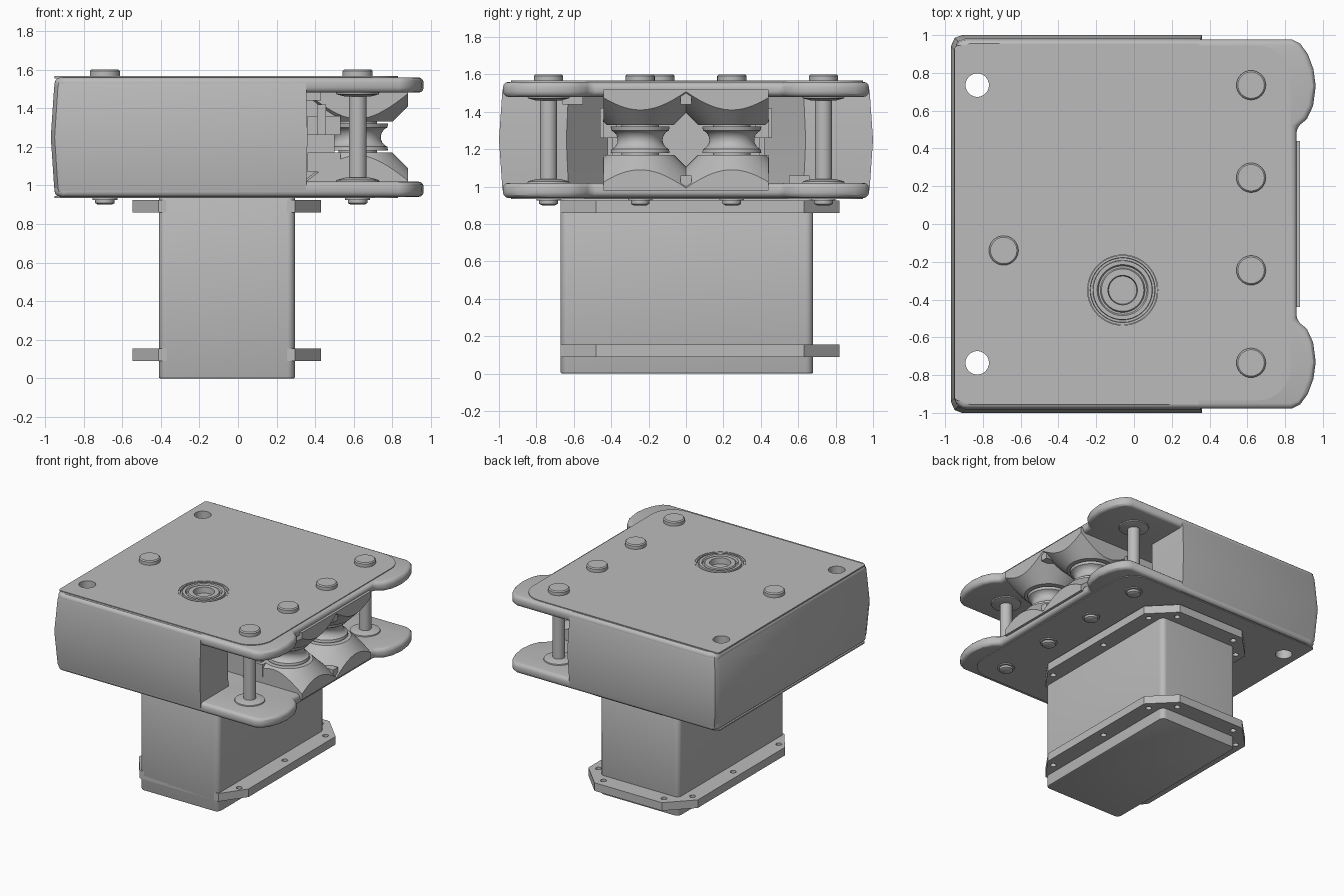
import bpy, bmesh, math
from math import cos, sin, pi, radians
from mathutils import Vector

cube = bpy.data.objects.get("Cube")
if cube:
    bpy.data.objects.remove(cube)

grey = bpy.data.materials.new("plain_grey")
grey.use_nodes = True
COLOUR = (0.5, 0.5, 0.5, 1)
grey.diffuse_color = COLOUR
grey.node_tree.nodes["Principled BSDF"].inputs["Base Color"].default_value = COLOUR

MID = 1.25           # mid height of the head
PIN_X, PIN_Y, ROLL_Y = 0.62, 0.735, 0.245
parts = []


def finish(name, bm, helper=False):
    bmesh.ops.recalc_face_normals(bm, faces=bm.faces)
    mesh = bpy.data.meshes.new(name)
    bm.to_mesh(mesh)
    bm.free()
    obj = bpy.data.objects.new(name, mesh)
    bpy.context.collection.objects.link(obj)
    mesh.materials.append(grey)
    if helper:
        obj.hide_render = True
        obj.hide_viewport = True
    else:
        parts.append(obj)
    return obj


def prism(name, outline, levels):
    """Stack an outline at (z, scale) levels and cap both ends."""
    bm = bmesh.new()
    rings = [[bm.verts.new((x * s, y * s, z)) for x, y in outline] for z, s in levels]
    n = len(outline)
    for a, b in zip(rings, rings[1:]):
        for i in range(n):
            bm.faces.new((a[i], a[(i + 1) % n], b[(i + 1) % n], b[i]))
    bm.faces.new(rings[0])
    bm.faces.new(rings[-1])
    return finish(name, bm)


def lathe_into(bm, profile, x, y, segs=40):
    """Revolve (radius, z) points about a vertical axis, with end caps."""
    rings = [[bm.verts.new((x + r * cos(2 * pi * i / segs), y + r * sin(2 * pi * i / segs), z))
              for i in range(segs)] for r, z in profile]
    for a, b in zip(rings, rings[1:]):
        for i in range(segs):
            j = (i + 1) % segs
            bm.faces.new((a[i], a[j], b[j], b[i]))
    bm.faces.new(rings[0])
    bm.faces.new(rings[-1])


def lathe(name, profile, x, y, segs=40):
    bm = bmesh.new()
    lathe_into(bm, profile, x, y, segs)
    return finish(name, bm)


def box(name, lo, hi):
    (x0, y0, z0), (x1, y1, z1) = lo, hi
    return prism(name, [(x0, y0), (x1, y0), (x1, y1), (x0, y1)], [(z0, 1), (z1, 1)])


def rounded(x0, x1, y0, y1, radii, steps=8):
    """Rectangle with a radius per corner, counter-clockwise from low x, low y."""
    corners = [(x0, y0, 1, 1), (x1, y0, -1, 1), (x1, y1, -1, -1), (x0, y1, 1, -1)]
    pts = []
    for k, ((cx, cy, sx, sy), r) in enumerate(zip(corners, radii)):
        for i in range(steps + 1):
            a = pi + k * pi / 2 + i * pi / 2 / steps
            pts.append((cx + sx * r + r * cos(a), cy + sy * r + r * sin(a)))
    return pts


def mirrored(half):
    """Complete an outline given on the +y side."""
    return half + [(x, -y) for x, y in reversed(half)]


def bevel(obj, width, segments=3):
    mod = obj.modifiers.new("bevel", "BEVEL")
    mod.width, mod.segments = width, segments
    mod.limit_method = "ANGLE"
    mod.angle_limit = radians(40)


def cut(obj, cutter):
    mod = obj.modifiers.new("cut", "BOOLEAN")
    mod.operation, mod.solver, mod.object = "DIFFERENCE", "EXACT", cutter


# Cutters: mounting holes, bushing recess, rear pinhole
bm = bmesh.new()
for y in (-0.735, 0.735):
    lathe_into(bm, [(0.062, 0.8), (0.062, 1.8)], -0.83, y)
lathe_into(bm, [(0.186, 1.5), (0.186, 1.8)], -0.06, -0.35, 56)
ret = bmesh.ops.create_cone(bm, segments=16, radius1=0.015, radius2=0.015, depth=0.2, cap_ends=True)
for v in ret["verts"]:
    v.co = Vector((v.co.z - 0.97, v.co.y, v.co.x + MID))
head_cutter = finish("head_cutter", bm, helper=True)

# Housing with bulged sides and an angled front pocket
body = prism("housing", mirrored([(0.1, 0.42), (0.36, 0.64), (0.36, 1.0), (-0.91, 1.0),
                                  (-0.95, 0.985), (-0.97, 0.94)]),
             [(0.94, 0.955), (0.96, 0.975), (0.99, 0.982), (MID, 1.0),
              (1.51, 0.982), (1.54, 0.975), (1.56, 0.955)])
cut(body, head_cutter)

# Side plates with rounded ears, plus thin covers
ears = mirrored([(0.86, 0.51), (0.915, 0.555), (0.948, 0.625), (0.962, 0.73), (0.95, 0.82),
                 (0.92, 0.9), (0.88, 0.955), (0.835, 0.978), (-0.91, 0.978), (-0.95, 0.94)])
cover = rounded(-0.95, 0.83, -0.935, 0.945, (0.02, 0.18, 0.18, 0.02))
for side, z0, z1, c0, c1 in (("upper", 1.48, 1.56, 1.555, 1.566), ("lower", 0.94, 1.02, 0.934, 0.945)):
    plate = prism(side + "_plate", ears, [(z0, 1), (z1, 1)])
    bevel(plate, 0.028)
    cut(plate, head_cutter)
    cut(prism(side + "_cover", cover, [(c0, 1), (c1, 1)]), head_cutter)

# Top bushing with concentric grooves
lathe("top_bushing", [(0.184, 1.49), (0.184, 1.564), (0.172, 1.564), (0.17, 1.55), (0.158, 1.55),
                      (0.156, 1.568), (0.135, 1.568), (0.128, 1.556), (0.118, 1.556),
                      (0.112, 1.566), (0.078, 1.566), (0.074, 1.52)], -0.06, -0.35, 56)

# Pins with heads above and retaining ends below
for name, x, y in (("right_pin", PIN_X, -PIN_Y), ("left_pin", PIN_X, PIN_Y),
                   ("right_roller_pin", PIN_X, -ROLL_Y), ("left_roller_pin", PIN_X, ROLL_Y),
                   ("rear_pin", -0.69, -0.14)):
    lathe(name, [(0.035, 0.9), (0.05, 0.908), (0.05, 0.925), (0.065, 0.925), (0.065, 0.94), (0.046, 0.94),
                 (0.046, 1.56), (0.078, 1.56), (0.078, 1.592), (0.07, 1.6)], x, y, 32)
    if name in ("right_pin", "left_pin"):
        lathe(name + "_lower_collar", [(0.115, 1.01), (0.11, 1.028), (0.065, 1.04)], x, y)
        lathe(name + "_upper_collar", [(0.065, 1.46), (0.11, 1.472), (0.115, 1.49)], x, y)

# Grooved rollers and the conical guides above and below them
groove = [(0.12 + 0.035 * (1 - cos(a)) / 0.62, MID + 0.05 * sin(a) / 0.92)
          for a in [radians(d) for d in range(-66, 67, 12)]]
roller = [(0.1, 1.165), (0.1, 1.18), (0.158, 1.18)] + groove + [(0.158, 1.32), (0.1, 1.32), (0.1, 1.335)]
cone = [(0.37, 0.98), (0.18, 1.17)]
for side, s in (("left", 1), ("right", -1)):
    lathe(side + "_roller", roller, PIN_X, s * ROLL_Y, 48)
    for level in ("lower", "upper"):
        prof = cone if level == "lower" else [(r, 2 * MID - z) for r, z in cone]
        bm = bmesh.new()
        lathe_into(bm, prof, PIN_X, s * ROLL_Y, 64)
        for co, no in (((0.88, 0, 0), (1, 0, 0)), ((0, s * 0.44, 0), (0, s, 0)), ((0, 0, 0), (0, -s, 0))):
            bmesh.ops.bisect_plane(bm, geom=bm.verts[:] + bm.edges[:] + bm.faces[:],
                                   plane_co=co, plane_no=no, clear_outer=True)
            bmesh.ops.holes_fill(bm, edges=[e for e in bm.edges if e.is_boundary])
        finish(f"{side}_{level}_guide", bm)
    # Carrier wall and small brackets beside each roller
    y0, y1 = sorted((s * 0.39, s * 0.42))
    box(side + "_carrier_wall", (0.1, y0, 1.0), (0.5, y1, 1.5))
    y0, y1 = sorted((s * 0.37, s * 0.445))
    for level, z0, z1 in (("lower", 1.07, 1.17), ("upper", 1.26, 1.36)):
        box(f"{side}_{level}_bracket", (0.36, y0, z0), (0.53, y1, z1))
    y0, y1 = sorted((s * 0.42, s * 0.46))
    box(side + "_latch", (0.41, y0, 1.26), (0.455, y1, 1.42))
    y0, y1 = sorted((s * 0.55, s * 0.66))
    box(side + "_stop_block", (0.25, y0, 1.44 if s < 0 else 1.0), (0.43, y1, 1.5 if s < 0 else 1.06))
for level, z0, z1 in (("lower", 1.0, 1.06), ("upper", 1.44, 1.5)):
    box(level + "_guide_spacer", (0.7, -0.03, z0), (0.87, 0.03, z1))

# Motor case below the head
motor = prism("motor_case", rounded(-0.41, 0.295, -0.67, 0.68, (0.04,) * 4), [(0, 1), (0.95, 1)])
bevel(motor, 0.008, 2)

# Flanges with screw holes, symmetric about the motor centre line
CX = -0.058
bm = bmesh.new()
for dx, y in ((0.42, -0.5), (0.42, 0.08), (0.42, 0.6), (0.27, 0.75)):
    for sx in (-1, 1):
        lathe_into(bm, [(0.022, -0.1), (0.022, 0.93)], CX + sx * dx, y, 20)
screw_cutter = finish("screw_cutter", bm, helper=True)
half = [(0.353, -0.67), (0.488, -0.48), (0.488, 0.63), (0.3, 0.82)]
flange = [(CX + x, y) for x, y in half] + [(CX - x, y) for x, y in reversed(half)]
for name, z0 in (("lower_flange", 0.09), ("upper_flange", 0.86)):
    cut(prism(name, flange, [(z0, 1), (z0 + 0.065, 1)]), screw_cutter)

# Bake modifiers and smooth the rounded faces
bpy.context.view_layer.update()
deps = bpy.context.evaluated_depsgraph_get()
baked = [bpy.data.meshes.new_from_object(o.evaluated_get(deps)) for o in parts]
for obj, mesh in zip(parts, baked):
    obj.modifiers.clear()
    obj.data = mesh
    mesh.shade_smooth()
    mesh.set_sharp_from_angle(angle=radians(30))
